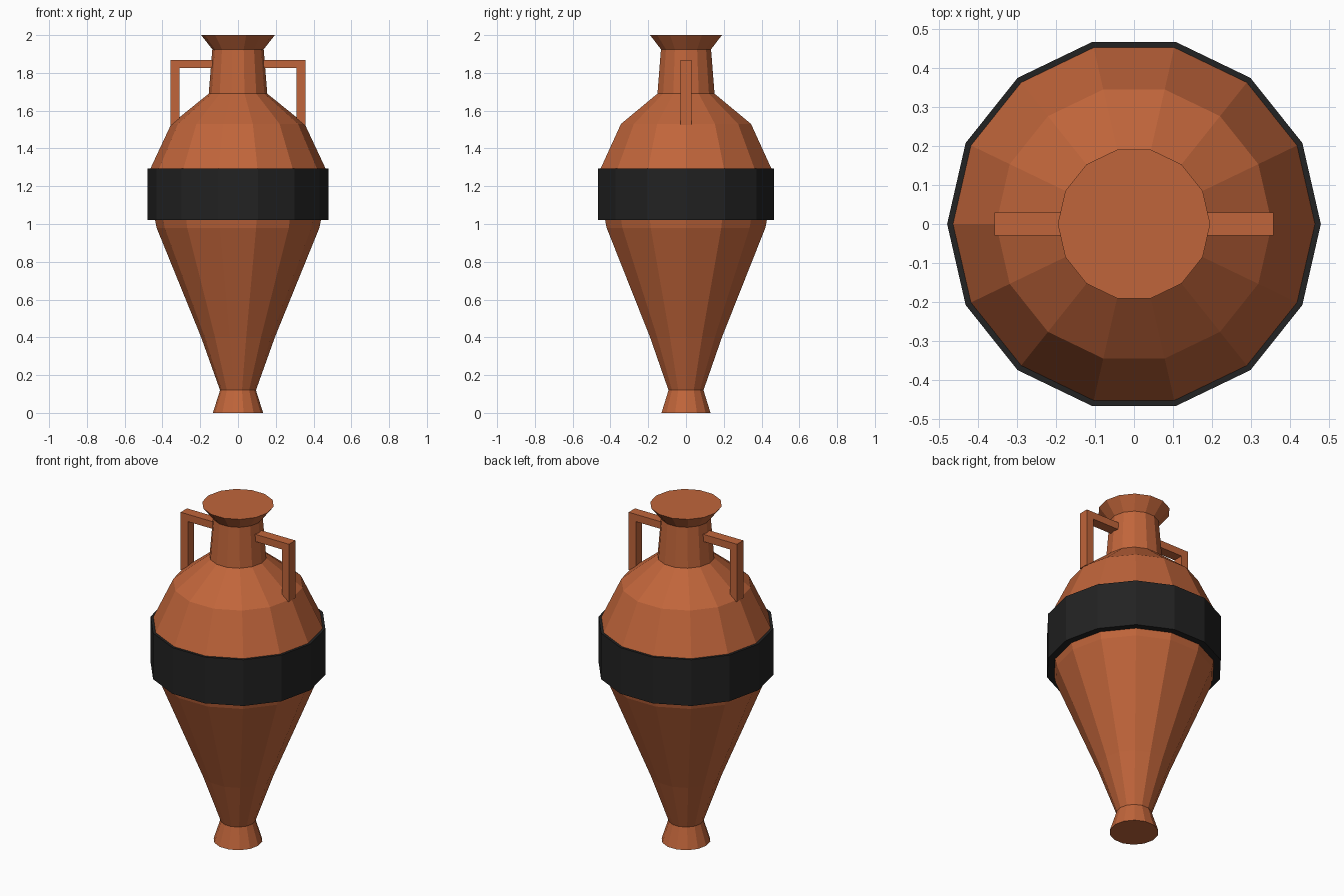
import bpy, bmesh, math

if "Cube" in bpy.data.objects:
    bpy.data.objects.remove(bpy.data.objects["Cube"])

SIDES = 14


def material(name, rgb):
    m = bpy.data.materials.new(name)
    m.diffuse_color = (*rgb, 1)
    m.use_nodes = True
    m.node_tree.nodes["Principled BSDF"].inputs["Base Color"].default_value = m.diffuse_color
    return m


clay = material("terracotta", (0.53, 0.13, 0.043))
black = material("black glaze", (0.016, 0.016, 0.016))


def finish(bm, name, mat):
    bmesh.ops.recalc_face_normals(bm, faces=bm.faces)
    me = bpy.data.meshes.new(name)
    bm.to_mesh(me)
    bm.free()
    me.materials.append(mat)
    ob = bpy.data.objects.new(name, me)
    bpy.context.collection.objects.link(ob)
    return ob


def lathe(name, profile, mat):
    """Faceted closed solid from (radius, height) points."""
    bm = bmesh.new()
    rings = []
    for r, z in profile:
        angles = [2 * math.pi * i / SIDES for i in range(SIDES)]
        rings.append([bm.verts.new((r * math.cos(a), r * math.sin(a), z)) for a in angles])
    for lo, hi in zip(rings, rings[1:]):
        for i in range(SIDES):
            j = (i + 1) % SIDES
            bm.faces.new((lo[i], lo[j], hi[j], hi[i]))
    bm.faces.new(rings[0][::-1])
    bm.faces.new(rings[-1])
    return finish(bm, name, mat)


# Foot, belly, shoulder, neck and flared rim
lathe("vase_body", [(0.133, 0), (0.095, 0.12), (0.195, 0.4), (0.431, 0.98),
                    (0.441, 1.03), (0.463, 1.295), (0.353, 1.53),
                    (0.155, 1.69), (0.136, 1.925), (0.195, 2.0)], clay)

# Painted belt around the belly
lathe("belly_band", [(0.478, 1.02), (0.478, 1.295)], black)

# Square-section angled handles, one on each side
HANDLE = [(0.12, 1.825), (0.31, 1.825), (0.31, 1.525),
          (0.357, 1.525), (0.357, 1.868), (0.12, 1.868)]
for side, label in ((-1, "left"), (1, "right")):
    bm = bmesh.new()
    face = bm.faces.new([bm.verts.new((side * x, -0.03, z)) for x, z in HANDLE])
    out = bmesh.ops.extrude_face_region(bm, geom=[face])
    moved = [g for g in out["geom"] if isinstance(g, bmesh.types.BMVert)]
    bmesh.ops.translate(bm, verts=moved, vec=(0, 0.06, 0))
    # keep both end caps of the prism
    if len(bm.faces) < 8:
        bm.faces.new([v for v in bm.verts if v.co.y < 0])
    finish(bm, label + "_handle", clay)
